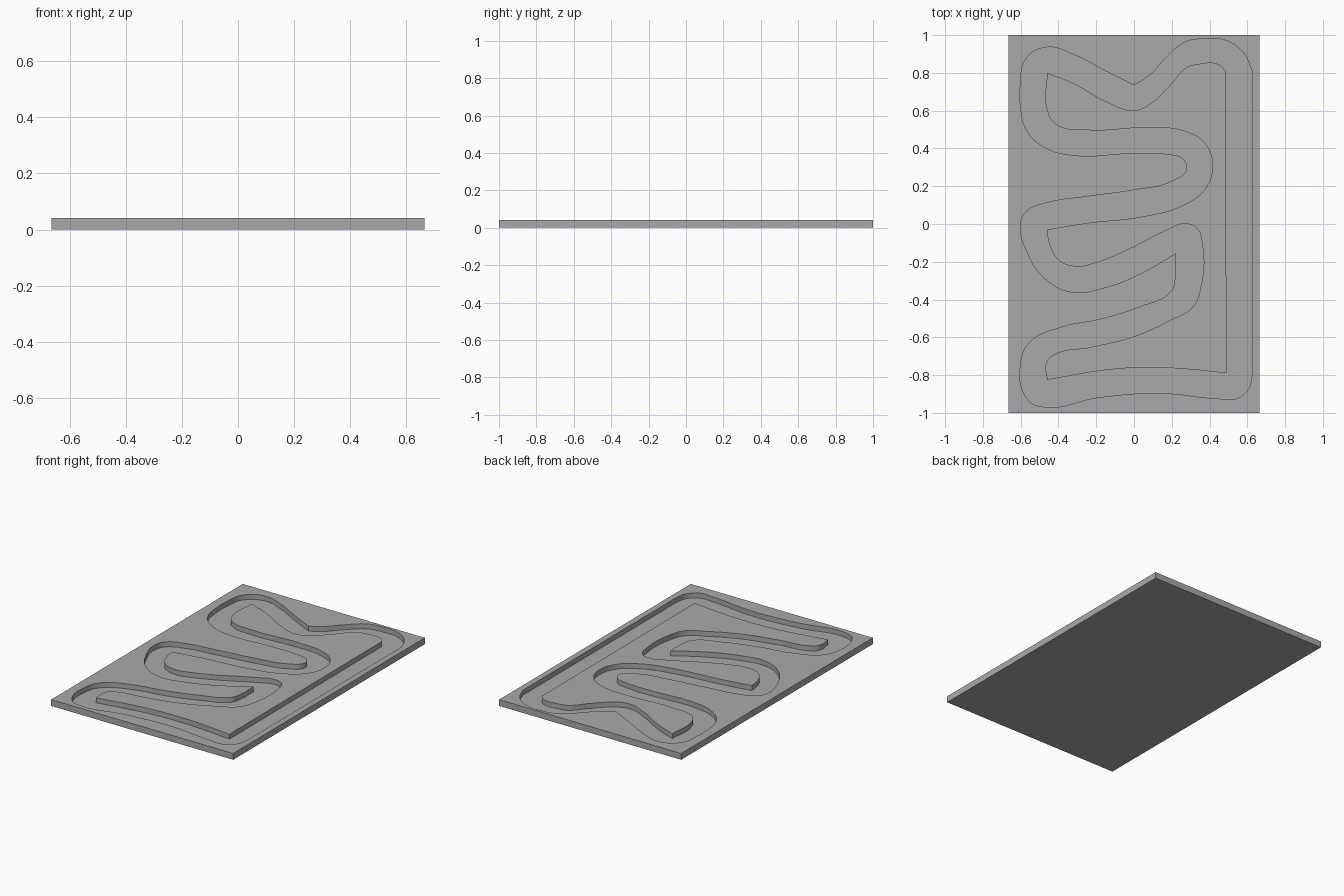
import bpy
import bmesh

WIDTH, LENGTH, HEIGHT = 1.33, 2.0, 0.042
FLOOR = 0.009  # thickness left under the groove

default_cube = bpy.data.objects.get("Cube")
if default_cube:
    bpy.data.objects.remove(default_cube, do_unlink=True)

# A third entry marks a sharp corner; the other points are smooth.
SHARP = True
outer_edge = [
    (-.47, .935), (-.315, .895), (-.16, .815), (0, .735, SHARP),
    (.08, .785), (.16, .87), (.27, .962), (.375, .98), (.485, .972),
    (.58, .905), (.625, .81, SHARP), (.625, -.8, SHARP), (.605, -.875),
    (.54, -.925), (.45, -.925), (.13, -.895), (-.18, -.917), (-.5, -.965),
    (-.57, -.92), (-.6, -.74), (-.555, -.63), (-.395, -.55), (-.18, -.505),
    (.03, -.44), (.2, -.355), (.218, -.3), (.222, -.155, SHARP),
    (.03, -.265), (-.15, -.335), (-.33, -.36), (-.47, -.29), (-.56, -.16),
    (-.6, 0), (-.57, .065), (-.47, .11), (-.25, .145), (0, .18),
    (.2, .225), (.28, .29), (.26, .345), (.17, .37), (0, .375),
    (-.33, .365), (-.48, .41), (-.57, .5), (-.6, .62), (-.6, .75),
    (-.575, .87),
]
inner_edge = [
    (-.46, .8, SHARP), (-.32, .745), (-.15, .65), (0, .602), (.09, .64),
    (.19, .735), (.28, .83), (.33, .845), (.45, .845), (.485, .81, SHARP),
    (.49, -.79, SHARP), (.3, -.77), (.1, -.76), (-.12, -.77),
    (-.46, -.825, SHARP), (-.465, -.735), (-.43, -.695), (-.22, -.65),
    (0, -.595), (.2, -.505), (.31, -.44), (.35, -.35), (.36, -.1),
    (.33, -.02), (.26, 0), (.18, -.03), (-.05, -.145), (-.2, -.205),
    (-.31, -.225), (-.4, -.19), (-.45, -.1), (-.46, -.03, SHARP),
    (-.25, .005), (.05, .04), (.25, .095), (.375, .185), (.415, .3),
    (.38, .42), (.27, .49), (.1, .51), (-.25, .497), (-.41, .525),
    (-.46, .6),
]


def add_closed_spline(curve, points):
    spline = curve.splines.new("BEZIER")
    spline.bezier_points.add(len(points) - 1)
    spline.use_cyclic_u = True
    spline.resolution_u = 8
    for knot, point in zip(spline.bezier_points, points):
        knot.co = (point[0], point[1], 0)
        handle = "VECTOR" if len(point) > 2 else "AUTO"
        knot.handle_left_type = knot.handle_right_type = handle


def make_active(obj):
    bpy.ops.object.select_all(action="DESELECT")
    obj.select_set(True)
    bpy.context.view_layer.objects.active = obj


# Groove cutter: the ring between the two edges, as a solid
curve = bpy.data.curves.new("groove_cutter", "CURVE")
curve.dimensions = "2D"
curve.fill_mode = "BOTH"
curve.extrude = HEIGHT / 2
add_closed_spline(curve, outer_edge)
add_closed_spline(curve, inner_edge)
cutter = bpy.data.objects.new("groove_cutter", curve)
bpy.context.collection.objects.link(cutter)
cutter.hide_render = True
make_active(cutter)
bpy.ops.object.convert(target="MESH")
cutter = bpy.context.object
bm = bmesh.new()
bm.from_mesh(cutter.data)
bmesh.ops.remove_doubles(bm, verts=bm.verts, dist=0.0001)
bmesh.ops.recalc_face_normals(bm, faces=bm.faces)
bmesh.ops.translate(bm, verts=bm.verts, vec=(0, 0, FLOOR + HEIGHT / 2))
bm.to_mesh(cutter.data)
bm.free()

# Flat board
bpy.ops.mesh.primitive_cube_add(size=1, location=(0, 0, HEIGHT / 2))
board = bpy.context.object
board.name = "track_board"
board.scale = (WIDTH, LENGTH, HEIGHT)
bpy.ops.object.transform_apply(location=True, scale=True)

grey = bpy.data.materials.new("plain_grey")
grey.use_nodes = True
colour = (0.4, 0.4, 0.4, 1)
grey.diffuse_color = colour
grey.node_tree.nodes["Principled BSDF"].inputs["Base Color"].default_value = colour
board.data.materials.append(grey)

# Cut the winding groove
groove = board.modifiers.new("groove", "BOOLEAN")
groove.operation = "DIFFERENCE"
groove.solver = "EXACT"
groove.object = cutter
make_active(board)
bpy.ops.object.modifier_apply(modifier=groove.name)
bpy.data.objects.remove(cutter, do_unlink=True)
bpy.ops.object.shade_smooth_by_angle(angle=0.5)
